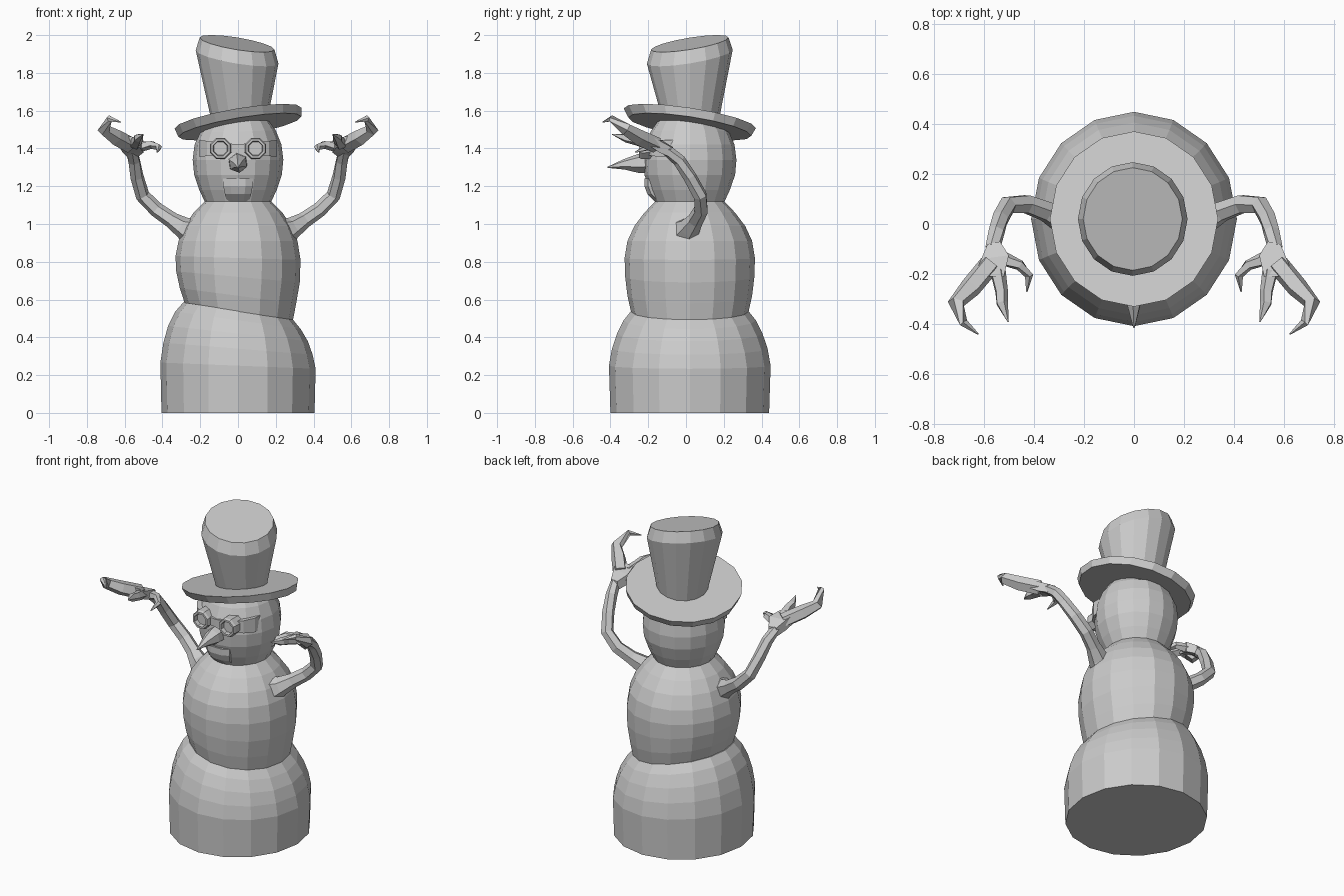
import bpy, bmesh, math
from mathutils import Vector

if "Cube" in bpy.data.objects:
    bpy.data.objects.remove(bpy.data.objects["Cube"])

grey = bpy.data.materials.new("pale_grey")
grey.diffuse_color = (0.6, 0.6, 0.6, 1)
grey.use_nodes = True
grey.node_tree.nodes["Principled BSDF"].inputs["Base Color"].default_value = grey.diffuse_color


def finish(name, bm):
    bmesh.ops.recalc_face_normals(bm, faces=bm.faces)
    me = bpy.data.meshes.new(name)
    bm.to_mesh(me)
    bm.free()
    me.materials.append(grey)
    ob = bpy.data.objects.new(name, me)
    bpy.context.collection.objects.link(ob)
    return ob


def skin(bm, rings):
    """Bridge equal-length point rings and cap both ends."""
    vs = [[bm.verts.new(p) for p in r] for r in rings]
    n = len(vs[0])
    for a, b in zip(vs, vs[1:]):
        for i in range(n):
            j = (i + 1) % n
            bm.faces.new((a[i], a[j], b[j], b[i]))
    bm.faces.new(vs[0][::-1])
    bm.faces.new(vs[-1])


def lathe(name, rows, n=16):
    """rows: height, x radius, y radius, x centre, slope in x, slope in y."""
    rings = []
    for z, rx, ry, cx, sx, sy in rows:
        ring = []
        for i in range(n):
            t = math.tau * i / n
            x, y = rx * math.cos(t), ry * math.sin(t)
            ring.append((cx + x, 0.02 + y, z + sx * x + sy * y))
        rings.append(ring)
    bm = bmesh.new()
    skin(bm, rings)
    return finish(name, bm)


def tube(bm, path, n=6):
    """path: (x, y, z, radius); sections follow the bends."""
    pts = [Vector(p[:3]) for p in path]
    rings = []
    for k, p in enumerate(pts):
        d = (pts[min(k + 1, len(pts) - 1)] - pts[max(k - 1, 0)]).normalized()
        u = d.cross(Vector((1, 1, -1.2))).normalized()
        v = d.cross(u)
        r = path[k][3]
        rings.append([p + r * (math.cos(a) * u + math.sin(a) * v)
                      for a in (math.tau * i / n for i in range(n))])
    skin(bm, rings)


def mirror(ob):
    m = ob.modifiers.new("mirror", 'MIRROR')
    m.use_axis[0] = True


# Stacked snow body, with the waist seam leaning to one side
lathe("lower_body", [
    (0.00, .405, .42, 0, 0, 0), (0.25, .411, .428, 0, -.04, 0),
    (0.34, .395, .412, 0, -.08, 0), (0.42, .37, .385, 0, -.11, 0),
    (0.49, .332, .35, 0, -.14, 0), (0.54, .29, .31, 0, -.155, 0)])
lathe("torso", [
    (0.53, .285, .31, 0.005, -.155, 0), (0.62, .308, .33, 0, -.13, 0),
    (0.72, .327, .342, 0, -.09, 0), (0.82, .331, .345, 0, -.03, 0),
    (0.91, .315, .33, 0, 0, 0), (0.99, .283, .293, 0, 0, 0),
    (1.06, .235, .24, 0, 0, 0), (1.12, .175, .182, 0, 0, 0)])
lathe("head", [
    (1.11, .172, .18, 0, 0, 0), (1.18, .205, .212, 0, 0, 0),
    (1.26, .232, .24, 0, 0, 0), (1.34, .24, .247, 0, 0, 0),
    (1.42, .23, .237, 0, 0, 0), (1.49, .20, .207, 0, .03, 0),
    (1.53, .165, .17, 0, .08, -.08)])

# Crooked top hat
lathe("hat_brim", [(1.515, .325, .325, 0.01, .165, -.15),
                   (1.56, .336, .35, 0, .165, -.15)])
lathe("hat_crown", [(1.55, .148, .15, .012, .16, -.15),
                    (1.885, .219, .227, -.005, -.16, .16),
                    (1.955, .198, .205, -.005, -.16, .16)])

# Carrot nose, slightly bent
bm = bmesh.new()
tube(bm, [(0, -.19, 1.325, .055), (0, -.255, 1.32, .05),
          (0, -.33, 1.315, .027), (0, -.415, 1.30, .003)])
finish("nose", bm)

# Jaw with a lower lip
bm = bmesh.new()
skin(bm, [[(-w, -.10, z), (w, -.10, z), (w, y, z), (w * .5, y - .02, z),
           (-w * .5, y - .02, z), (-w, y, z)]
          for z, w, y in ((1.12, .06, -.145), (1.16, .07, -.185),
                          (1.20, .078, -.20), (1.24, .08, -.20))])
finish("jaw", bm)

# Goggles: an octagonal rim with a recessed lens on each side
bm = bmesh.new()
rings = []
for r, y in ((.058, -.14), (.06, -.235), (.054, -.25), (.042, -.25), (.038, -.225)):
    rings.append([(.093 + r * math.cos(a), y, 1.40 + r * math.sin(a))
                  for a in (math.tau * (i + .5) / 8 for i in range(8))])
skin(bm, rings)
mirror(finish("goggle", bm))

# Goggle bridge and side straps
bm = bmesh.new()
skin(bm, [[(x, y, 1.40 - h), (x, y + .05, 1.40 - h),
           (x, y + .05, 1.40 + h), (x, y, 1.40 + h)]
          for x, y, h in ((0, -.225, .022), (.09, -.222, .03),
                          (.165, -.18, .04), (.205, -.12, .045))])
mirror(finish("goggle_strap", bm))

# Branch arm with a flared shoulder
bm = bmesh.new()
tube(bm, [(.24, .01, .96, .09), (.29, .02, .98, .058), (.35, .05, 1.02, .043),
          (.43, .08, 1.075, .04), (.505, .075, 1.15, .038),
          (.535, .02, 1.25, .036), (.55, -.035, 1.335, .034),
          (.565, -.10, 1.39, .03)])
mirror(finish("arm", bm))

# Flat palm
bm = bmesh.new()
skin(bm, [[(x0, y0, z0 - t), (x1, y1, z1 - t), (x1, y1, z1 + t), (x0, y0, z0 + t)]
          for x0, y0, z0, x1, y1, z1, t in (
              (.535, -.07, 1.38, .585, -.08, 1.38, .028),
              (.50, -.125, 1.41, .61, -.14, 1.41, .032),
              (.52, -.21, 1.43, .64, -.21, 1.45, .025))])
mirror(finish("palm", bm))

# Twig fingers: long outer, middle and short inner
for name, path in {
    "outer_finger": [(.575, -.16, 1.42, .045), (.65, -.25, 1.46, .044),
                     (.71, -.315, 1.50, .034), (.68, -.395, 1.558, .018),
                     (.622, -.44, 1.54, .003)],
    "middle_finger": [(.545, -.19, 1.425, .033), (.53, -.27, 1.445, .027),
                      (.528, -.315, 1.455, .025), (.503, -.39, 1.475, .003)],
    "inner_finger": [(.52, -.14, 1.41, .03), (.455, -.165, 1.42, .022),
                     (.42, -.205, 1.405, .018), (.428, -.27, 1.38, .003)],
}.items():
    bm = bmesh.new()
    tube(bm, path, 5)
    mirror(finish(name, bm))
